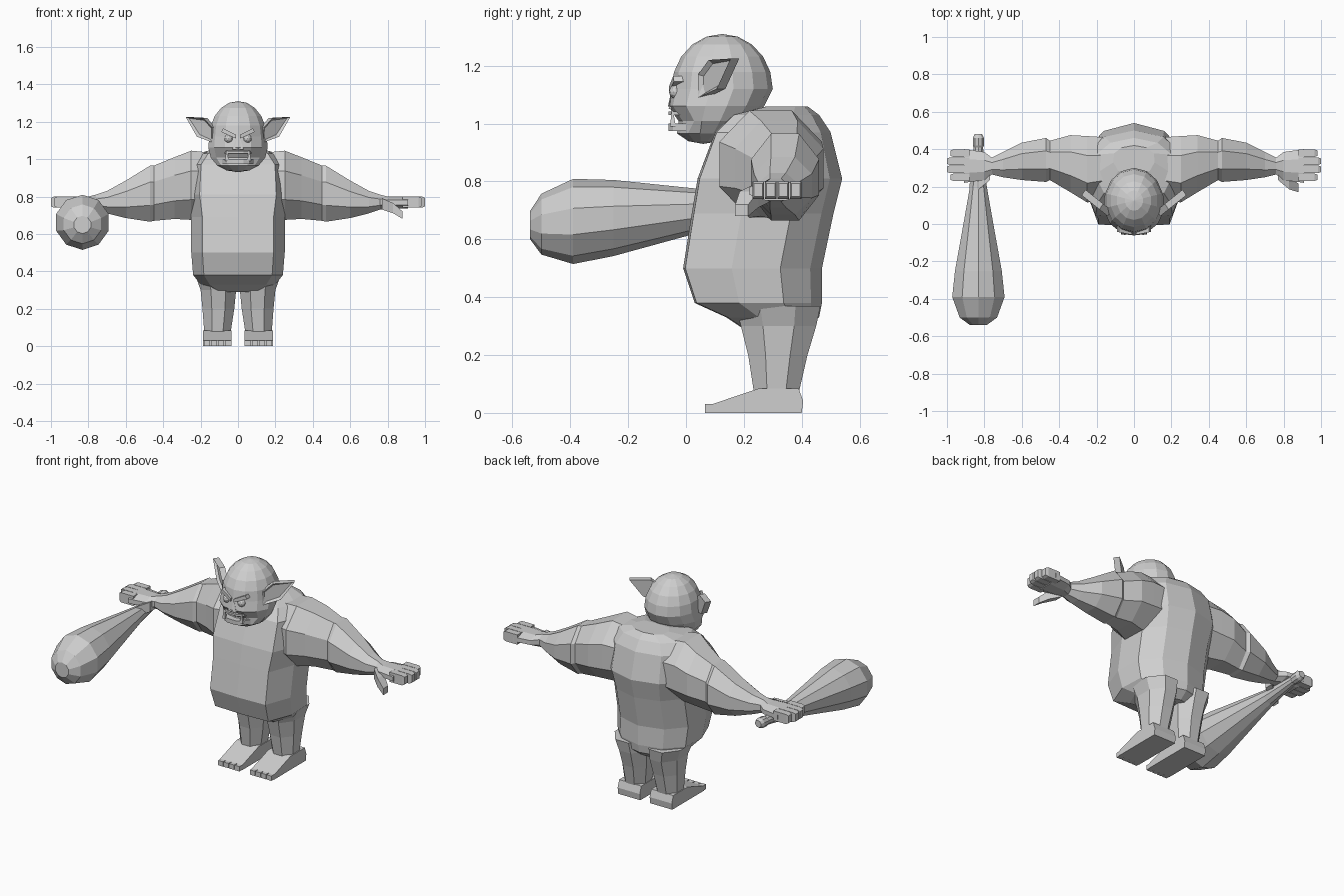
import bpy, bmesh, math
from mathutils import Vector

cube = bpy.data.objects.get("Cube")
if cube:
    bpy.data.objects.remove(cube, do_unlink=True)

grey = bpy.data.materials.new("plain grey")
grey.use_nodes = True
grey.diffuse_color = (.62, .62, .62, 1)
grey.node_tree.nodes["Principled BSDF"].inputs["Base Color"].default_value = grey.diffuse_color


def finish(name, bm):
    bmesh.ops.recalc_face_normals(bm, faces=bm.faces)
    mesh = bpy.data.meshes.new(name)
    bm.to_mesh(mesh)
    bm.free()
    mesh.materials.append(grey)
    obj = bpy.data.objects.new(name, mesh)
    bpy.context.collection.objects.link(obj)
    return obj


def polygon(sides):
    """Regular outline whose flat sides touch the unit square."""
    step = math.tau / sides
    radius = 1 / math.cos(step / 2)
    angles = [step * (i + .5) for i in range(sides)]
    return [(radius * math.cos(a), radius * math.sin(a)) for a in angles]


def bridge(bm, loops):
    """Join successive vertex loops and close both ends."""
    count = len(loops[0])
    for near, far in zip(loops, loops[1:]):
        for i in range(count):
            j = (i + 1) % count
            bm.faces.new((near[i], near[j], far[j], far[i]))
    return bm.faces.new(loops[0]), bm.faces.new(loops[-1])


def loft(name, axis, rings, outline, side=1):
    """Skin rings of (position, a min, a max, b min, b max) along an axis."""
    bm = bmesh.new()
    loops = []
    for position, a_min, a_max, b_min, b_max in rings:
        loop = []
        for u, v in outline:
            a = (a_min + a_max + u * (a_max - a_min)) / 2
            b = (b_min + b_max + v * (b_max - b_min)) / 2
            x, y, z = {"x": (position, a, b), "y": (a, position, b), "z": (a, b, position)}[axis]
            loop.append(bm.verts.new((x * side, y, z)))
        loops.append(loop)
    bridge(bm, loops)
    return finish(name, bm)


def prism(name, points, depth, side=1, hollow=0):
    """Extrude a flat outline, optionally sinking its first face."""
    bm = bmesh.new()
    loops = []
    for offset in (Vector(), Vector(depth)):
        corners = [Vector(p) + offset for p in points]
        loops.append([bm.verts.new((p.x * side, p.y, p.z)) for p in corners])
    front, back = bridge(bm, loops)
    bmesh.ops.recalc_face_normals(bm, faces=bm.faces)
    if hollow:
        bmesh.ops.inset_region(bm, faces=[front], thickness=hollow, depth=-hollow)
    return finish(name, bm)


square = polygon(4)
octagon = polygon(8)

# Torso: flat wide belly, slanted flanks and a rounded back
flank = [(.76, -.97), (1, -.3), (.97, .4), (.6, .83)]
trunk = [(0, -1)] + flank + [(0, 1)] + [(-x, y) for x, y in reversed(flank)]
torso = [(.29, .13, .2, .41), (.33, .2, .14, .46), (.38, .24, .03, .47), (.5, .25, -.01, .47),
         (.69, .25, .02, .51), (.81, .27, .04, .54), (.97, .26, .1, .5),
         (1.03, .21, .16, .46), (1.06, .11, .28, .42)]
loft("torso", "z", [(z, -width, width, front, back) for z, width, front, back in torso], trunk)
loft("neck", "z", [(.95, -.13, .13, .09, .36), (1.03, -.1, .1, .07, .27)], octagon)

# Head: an egg whose jaw juts forward and widens, notched at the mouth
bm = bmesh.new()
bmesh.ops.create_uvsphere(bm, u_segments=14, v_segments=10, radius=1)
for vert in bm.verts:
    drop = max(0, -vert.co.z)
    notched = vert.co.y < -.5 and .5 < drop < .7
    vert.co.x *= .157 * (1 + .3 * drop)
    vert.co.y = .125 + .175 * vert.co.y - .066 * drop + .03 * notched
    vert.co.z = 1.12 + .19 * vert.co.z
finish("head", bm)

# Nose and lips
loft("nose", "z", [(1.05, -.03, .03, -.06, 0), (1.11, -.01, .01, -.05, 0)], square)
half_lip = [(.03, -.06), (.06, -.045), (.085, 0)]
lip = [(-x, y) for x, y in reversed(half_lip)] + half_lip
for name, height, thickness in (("lower_lip", .975, .026), ("upper_lip", 1.03, .012)):
    prism(name, [(x, y, height) for x, y in lip], (0, 0, thickness))

for side, word in ((1, "left"), (-1, "right")):
    # Eyes, angry brows and tusks
    bm = bmesh.new()
    bmesh.ops.create_icosphere(bm, subdivisions=2, radius=.024)
    finish(word + "_eye", bm).location = (.05 * side, -.035, 1.11)
    brow = [(.01, 1.11), (.01, 1.13), (.08, 1.165), (.09, 1.145)]
    prism(word + "_brow", [(x, x / 5 - .06, z) for x, z in brow], (0, .04, 0), side)
    loft(word + "_tusk", "z", [(.99, .05, .07, -.055, -.035), (1.045, .056, .062, -.05, -.045)],
         square, side)

    # Ear swept outward and back, with a hollow front
    ear = [(.14, 1.17), (.185, 1.22), (.28, 1.225), (.22, 1.12), (.14, 1.09)]
    prism(word + "_ear", [(x, .8 * x - .07, z) for x, z in ear], (-.02, .03, 0), side, hollow=.014)

    # Arm from inside the shoulder to the end of the palm
    arm = [(.1, .15, .46, .7, 1.03), (.25, .115, .47, .675, 1.045), (.34, .17, .475, .68, 1.01),
           (.45, .235, .445, .67, .965), (.47, .225, .46, .665, .965), (.6, .235, .435, .685, .885),
           (.7, .25, .385, .71, .83), (.76, .265, .355, .73, .81),
           (.8, .235, .385, .735, .8), (.91, .22, .4, .735, .8)]
    loft(word + "_arm", "x", arm, octagon, side)

    # Four straight fingers, the middle ones longer, and a drooping thumb
    for i, tip in enumerate((.98, 1, 1, .98)):
        y = .25 + .043 * i
        finger = [(x, y - r, y + r, .77 - 1.5 * r, .77 + 1.5 * r)
                  for x, r in ((.88, .02), (tip - .015, .02), (tip, .015))]
        loft(f"{word}_finger_{i + 1}", "x", finger, square, side)
    thumb = [(.77, .235, .29, .73, .79), (.83, .185, .25, .71, .765), (.88, .17, .215, .68, .72)]
    loft(word + "_thumb", "x", thumb, square, side)

    # Leg, sloping foot and toes
    leg = [(.07, .04, .18, .235, .39), (.2, .02, .19, .215, .42), (.3, .01, .2, .19, .45),
           (.37, .005, .225, .17, .465)]
    loft(word + "_leg", "z", leg, octagon, side)
    sole = [(.09, 0), (.09, .03), (.25, .084), (.39, .084), (.405, .04), (.4, 0)]
    prism(word + "_foot", [(.034, y, z) for y, z in sole], (.152, 0, 0), side)
    for i in range(4):
        x = .036 + .038 * i
        toe = [(z, x, x + .033, .066, .1) for z in (0, .03)]
        loft(f"{word}_toe_{i + 1}", "z", toe, square, side)

# Club held in the right hand, its axis dipping toward the thick end
club = []
for y, r in ((.48, .02), (.46, .03), (.42, .03), (.41, .025), (.2, .045), (0, .08),
             (-.25, .125), (-.39, .14), (-.5, .1), (-.54, .045)):
    x, z = -.832, .695 + .085 * y
    club.append((y, x - r, x + r, z - r, z + r))
loft("club", "y", club, polygon(10))
